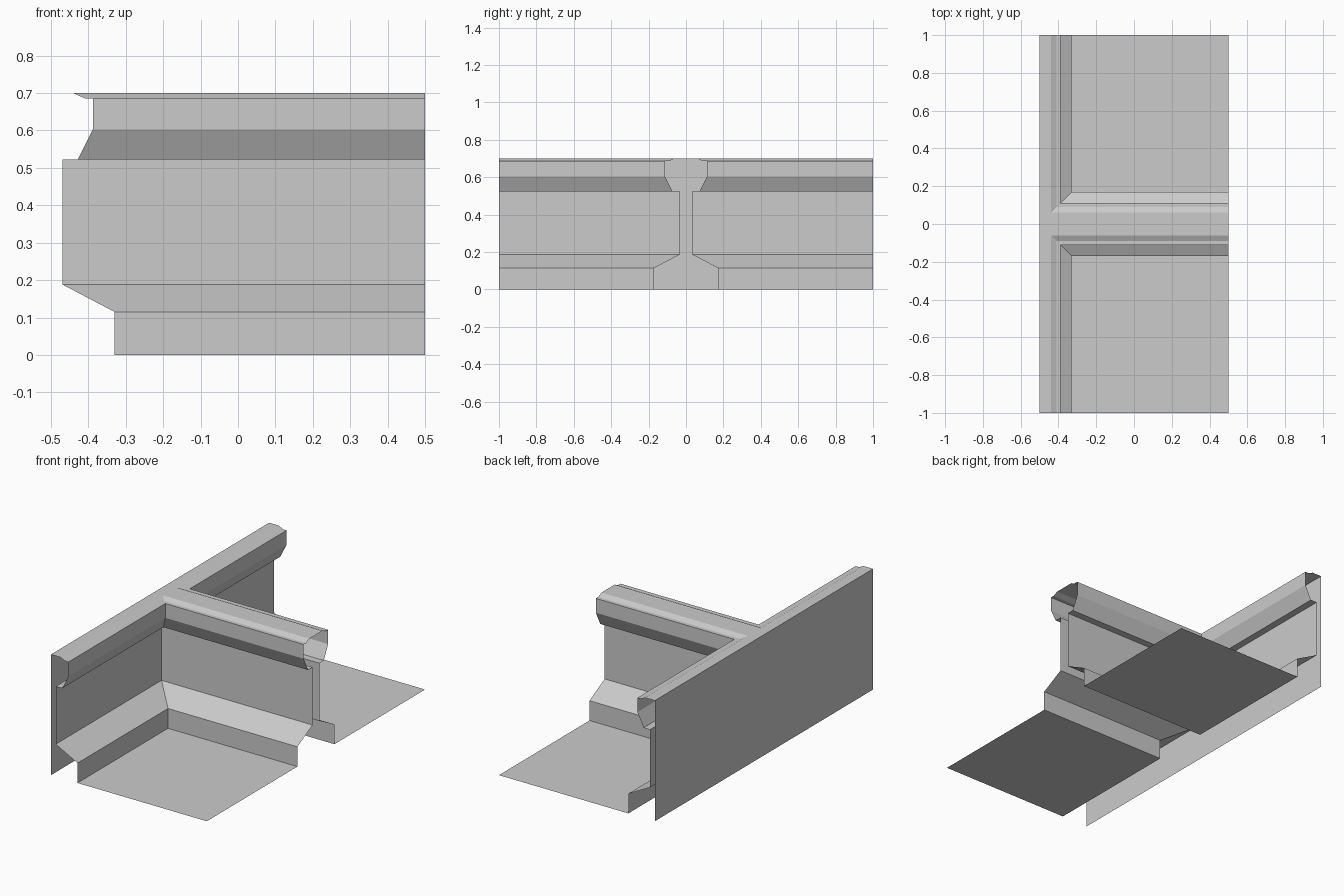
import bpy

# Remove the default cube
cube = bpy.data.objects.get("Cube")
if cube:
    bpy.data.objects.remove(cube, do_unlink=True)

# Single plain grey material
GREY = (0.6, 0.6, 0.6, 1.0)
grey = bpy.data.materials.new("plain_grey")
grey.use_nodes = True
grey.diffuse_color = GREY
bsdf = grey.node_tree.nodes["Principled BSDF"]
bsdf.inputs["Base Color"].default_value = GREY
bsdf.inputs["Roughness"].default_value = 0.8

EDGE = 0.5      # half width across x
END = 1.0       # half length along y
TOP = 0.7       # wall height
BASE = 0.17     # how far the skirting stands out


def add_part(name, verts, faces):
    """Make a flat-shaded sheet on the front half and mirror it to the back."""
    mesh = bpy.data.meshes.new(name)
    mesh.from_pydata(verts, [], faces)
    mesh.materials.append(grey)
    obj = bpy.data.objects.new(name, mesh)
    bpy.context.scene.collection.objects.link(obj)
    mirror = obj.modifiers.new("Mirror", "MIRROR")
    mirror.use_axis = (False, True, False)
    return obj


def sweep_corner(name, profile):
    """Run a (distance, height) profile along both walls with a mitred corner."""
    verts, faces = [], []
    for d, z in profile:
        verts += [(d - EDGE, -END, z), (d - EDGE, -d, z), (EDGE, -d, z)]
    for i in range(len(profile) - 1):
        for k in range(2):
            a = i * 3 + k
            faces.append((a, a + 1, a + 4, a + 3))
    return add_part(name, verts, faces)


# Skirting with sloped top
sweep_corner("skirting", [(BASE, 0), (BASE, 0.115), (0.031, 0.188)])

# Upright wall panels
sweep_corner("wall_panel", [(0.031, 0.188), (0.031, 0.523)])

# Top rail: underside, flare, face, ledge, bevel and flat top
sweep_corner("top_rail", [(0.031, 0.523), (0.072, 0.523), (0.112, 0.603),
                          (0.112, 0.686), (0.09, 0.686), (0.06, TOP), (0, TOP)])

# Floor sheets on both sides of the dividing wall
x0 = BASE - EDGE
add_part("floor", [(x0, -END, 0), (EDGE, -END, 0), (EDGE, -BASE, 0), (x0, -BASE, 0)],
         [(0, 1, 2, 3)])

# Flat outer wall behind the long side
add_part("outer_wall", [(-EDGE, -END, 0), (-EDGE, -END, TOP), (-EDGE, 0, TOP), (-EDGE, 0, 0)],
         [(0, 1, 2, 3)])
